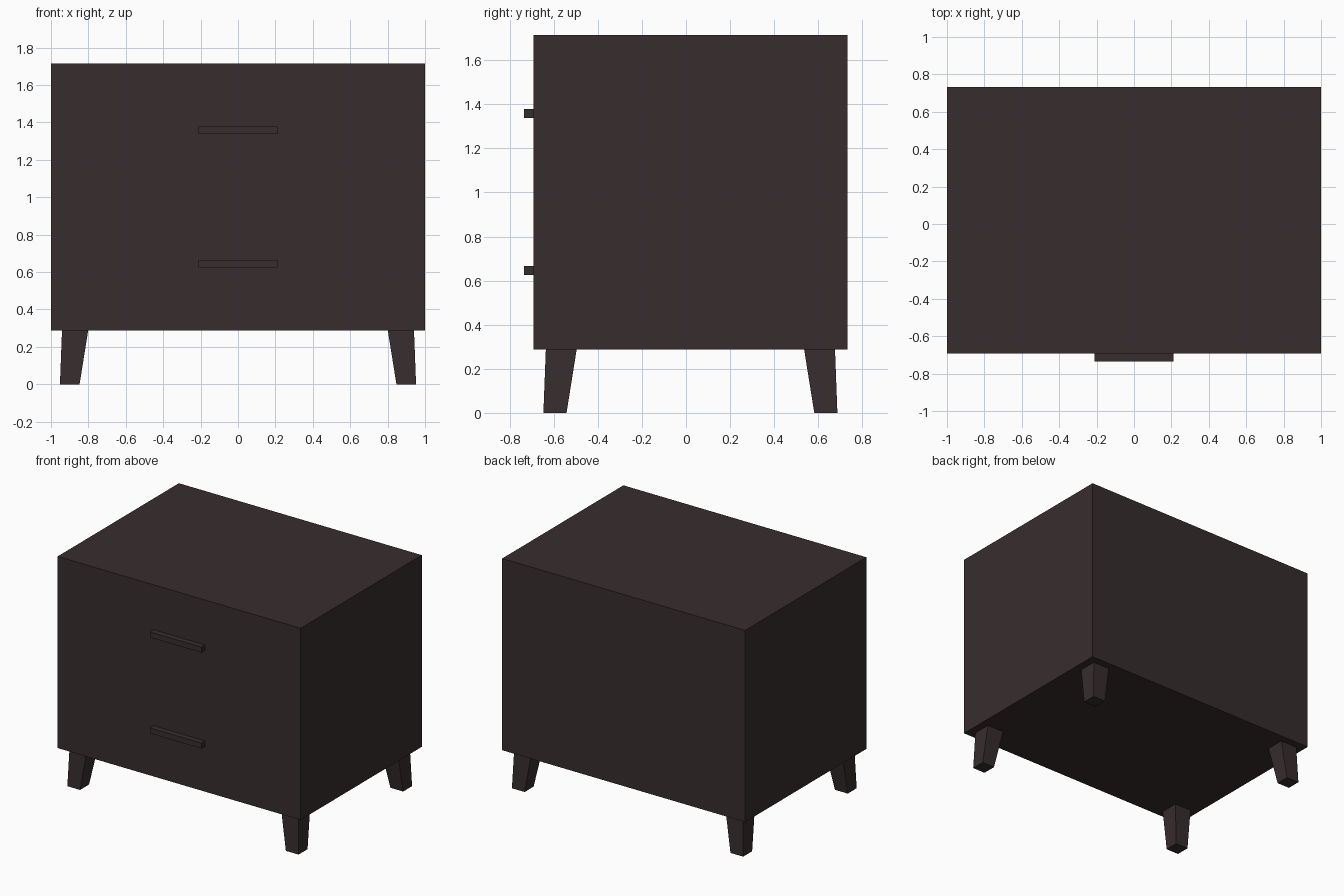
import bpy, bmesh

if "Cube" in bpy.data.objects:
    bpy.data.objects.remove(bpy.data.objects["Cube"])

wood = bpy.data.materials.new("dark brown wood")
wood.diffuse_color = (0.038, 0.026, 0.027, 1)
wood.use_nodes = True
wood.node_tree.nodes["Principled BSDF"].inputs["Base Color"].default_value = wood.diffuse_color

CY = 0.02  # cabinet centre in depth; the handles stick out in front


def block(name, low, high):
    """Solid between two horizontal rectangles, each (x0, x1, y0, y1, z)."""
    bm = bmesh.new()
    rings = []
    for x0, x1, y0, y1, z in (low, high):
        rings.append([bm.verts.new(p) for p in
                      ((x0, y0, z), (x1, y0, z), (x1, y1, z), (x0, y1, z))])
    a, b = rings
    bm.faces.new(a[::-1])
    bm.faces.new(b)
    for i in range(4):
        j = (i + 1) % 4
        bm.faces.new((a[i], a[j], b[j], b[i]))
    bmesh.ops.recalc_face_normals(bm, faces=bm.faces)
    mesh = bpy.data.meshes.new(name)
    bm.to_mesh(mesh)
    bm.free()
    mesh.materials.append(wood)
    ob = bpy.data.objects.new(name, mesh)
    bpy.context.collection.objects.link(ob)
    return ob


# cabinet body
block("cabinet", (-1, 1, -0.692, 0.733, 0.288), (-1, 1, -0.692, 0.733, 1.714))

# drawer handles
for name, z in (("lower_handle", 0.645), ("upper_handle", 1.359)):
    r = (-0.212, 0.212, -0.734, -0.692)
    block(name, r + (z - 0.0205,), r + (z + 0.0205,))

# tapered legs, splayed slightly outward
for sy, row in ((-1, "front"), (1, "back")):
    for sx, side in ((-1, "left"), (1, "right")):
        def rect(xi, xo, yi, yo, z):
            xs = sorted((sx * xi, sx * xo))
            ys = sorted((CY + sy * yi, CY + sy * yo))
            return (*xs, *ys, z)
        block(f"{row}_{side}_leg",
              rect(0.847, 0.952, 0.562, 0.667, 0),
              rect(0.801, 0.941, 0.516, 0.656, 0.288))
